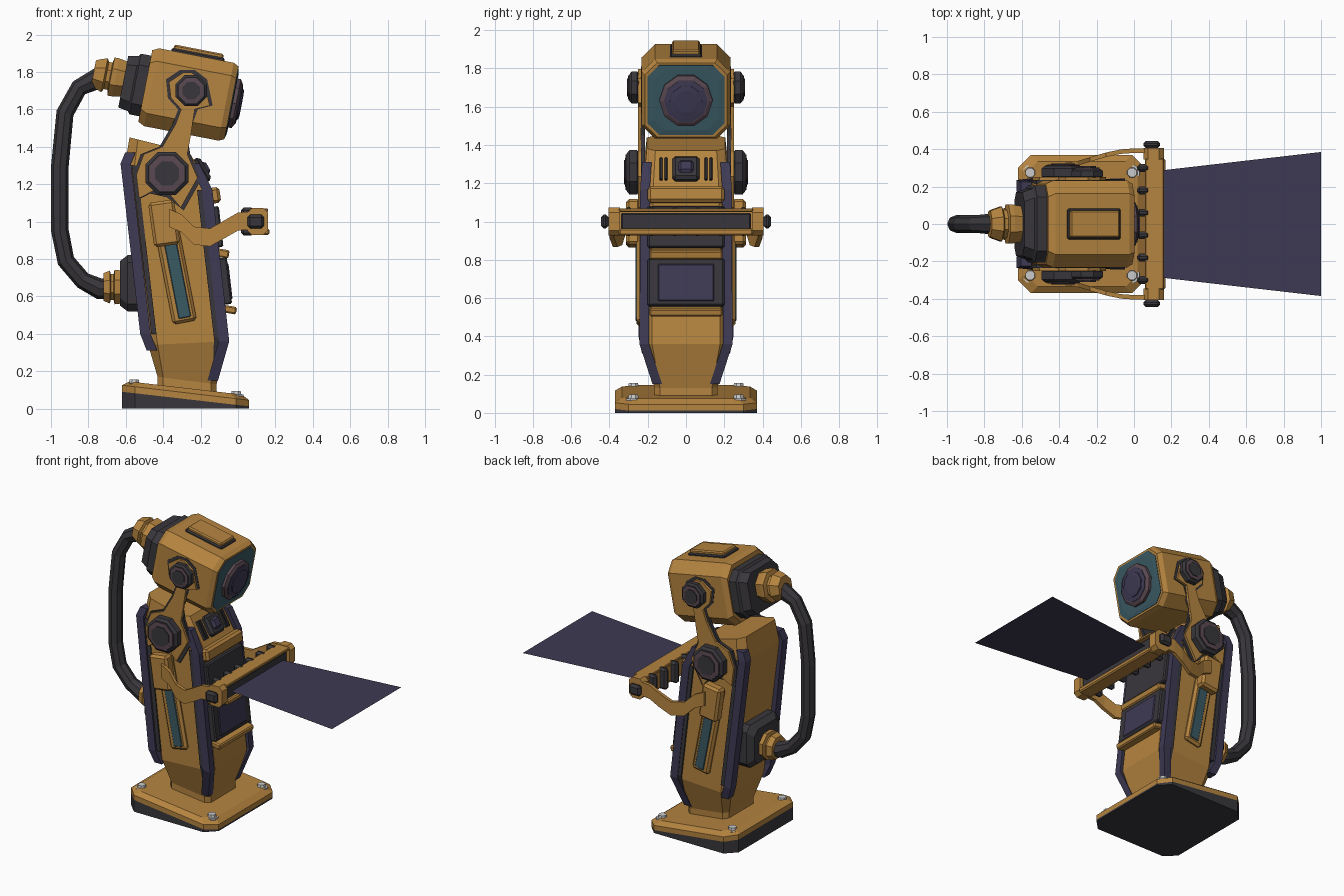
import bpy, bmesh, math
from mathutils import Matrix, Vector

if "Cube" in bpy.data.objects:
    bpy.data.objects.remove(bpy.data.objects["Cube"])

def mat(name, *c):
    m = bpy.data.materials.new(name)
    m.diffuse_color = (*c, 1)
    m.use_nodes = True
    m.node_tree.nodes["Principled BSDF"].inputs["Base Color"].default_value = m.diffuse_color
    return m

TAN = mat("ochre", 0.46, 0.23, 0.05)
DARK = mat("charcoal", 0.04, 0.037, 0.043)
PURP = mat("dusk_purple", 0.048, 0.042, 0.088)
TEAL = mat("teal", 0.042, 0.1, 0.125)
BROWN = mat("mauve", 0.1, 0.065, 0.08)
ID = Matrix()

def loft(name, rings, m, mirror=False, M=ID, bevel=0):
    """Skin equal-length rings of points and cap both ends."""
    bm = bmesh.new()
    vs = [[bm.verts.new(M @ Vector(p)) for p in r] for r in rings]
    n = len(vs[0])
    for a, b in zip(vs, vs[1:]):
        for i in range(n):
            j = (i + 1) % n
            bm.faces.new((a[i], a[j], b[j], b[i]))
    bm.faces.new(vs[0])
    bm.faces.new(vs[-1])
    bmesh.ops.recalc_face_normals(bm, faces=bm.faces)
    me = bpy.data.meshes.new(name)
    bm.to_mesh(me)
    bm.free()
    me.materials.append(m) if m else None
    ob = bpy.data.objects.new(name, me)
    bpy.context.collection.objects.link(ob)
    if bevel:
        b = ob.modifiers.new("Bevel", 'BEVEL')
        b.width, b.segments = bevel, 1
    if mirror:
        mi = ob.modifiers.new("Mirror", 'MIRROR')
        mi.use_axis = (False, True, False)
    return ob

def box(name, c, s, m, tilt=0, mirror=False, M=ID, bevel=0.008):
    x, y, z = (v / 2 for v in s)
    T = M @ Matrix.Translation(c) @ Matrix.Rotation(math.radians(tilt), 4, 'Y')
    r = [[(a * x, b * y, h * z) for a, b in ((-1, -1), (1, -1), (1, 1), (-1, 1))] for h in (-1, 1)]
    return loft(name, r, m, mirror, T, bevel)

def disc(name, c, axis, m, steps, n=8, mirror=False, M=ID):
    """Turned part: steps are (distance along axis, radius)."""
    R = {'X': Matrix.Rotation(math.pi / 2, 4, 'Y'), 'Y': Matrix.Rotation(-math.pi / 2, 4, 'X'), 'Z': ID}[axis]
    ang = [2 * math.pi * (i + .5) / n for i in range(n)]
    rings = [[(r * math.cos(a), r * math.sin(a), d) for a in ang] for d, r in steps]
    return loft(name, rings, m, mirror, M @ Matrix.Translation(c) @ R)

def octo(a0, a1, b, c):
    """Chamfered rectangle a0..a1 by -b..b."""
    return [(a0 + c, -b), (a1 - c, -b), (a1, -b + c), (a1, b - c),
            (a1 - c, b), (a0 + c, b), (a0, b - c), (a0, -b + c)]

def plan(x0, x1, hw, c, zl, zr):
    """Horizontal chamfered ring whose height slopes from zl to zr."""
    return [(x, y, zl + (zr - zl) * (x - x0) / (x1 - x0)) for x, y in octo(x0, x1, hw, c)]

def xring(x, hw, hh, c):
    return [(x, y, z) for y, z in octo(-hw, hw, hh, c)]

def prism(name, pts, y0, y1, m, bevel=0):
    return loft(name, [[(x, y, z) for x, z in pts] for y in (y0, y1)], m, True, ID, bevel)

def sweep(name, pts, u, v, m):
    u, v = Vector(u), Vector(v)
    return loft(name, [[Vector(p) + a * u + b * v for a, b in ((-1, -1), (1, -1), (1, 1), (-1, 1))] for p in pts], m, True)

# Base wedge, plate and bolts
loft("base_wedge", [plan(-.62, .06, .37, .07, 0, 0), plan(-.62, .06, .37, .07, .09, .012)], DARK)
loft("base_plate", [plan(-.62, .06, .37, .07, .09, .012), plan(-.62, .06, .37, .07, .125, .045),
                    plan(-.58, .02, .335, .065, .145, .075)], TAN)
for x, z in ((-.555, .11), (-.01, .05)):
    disc("base_bolt", (x, .275, z), 'Z', None, [(0, .042), (.025, .042), (.025, .03), (.045, .026)], 8, True)

# Leaning body
loft("body", [plan(-.43, -.115, .165, .03, .08, .05), plan(-.43, -.115, .165, .03, .17, .13),
              plan(-.48, -.055, .228, .05, .34, .36), plan(-.605, -.145, .222, .05, 1.3, 1.17),
              plan(-.58, -.26, .205, .045, 1.45, 1.37)], TAN)

# Corner trims
sweep("front_trim", [(-.135, .15, .15), (-.075, .218, .36), (-.165, .214, 1.17), (-.235, .205, 1.31)],
      (.028, 0, 0), (0, .025, 0), PURP)
sweep("back_trim", [(-.46, .2, .31), (-.495, .218, .4), (-.6, .205, 1.31), (-.575, .195, 1.37)],
      (.028, 0, 0), (0, .03, 0), PURP)
sweep("trim_edge", [(-.118, .17, .2), (-.115, .225, .38), (-.205, .22, 1.17)], (.014, 0, 0), (0, .014, 0), DARK)
sweep("trim_edge", [(-.45, .22, .4), (-.555, .21, 1.3)], (.014, 0, 0), (0, .018, 0), DARK)

# Front panels, ledges and control block
box("front_panel", (-.083, 0, .68), (.075, .40, .25), DARK, -6.5)
box("front_screen", (-.05, 0, .68), (.02, .3, .2), PURP, -6.5)
box("upper_panel", (-.125, 0, .97), (.07, .40, .22), DARK, -6.5)
box("ledge", (-.085, 0, .83), (.075, .38, .045), TAN, 10)
box("ledge", (-.05, 0, .53), (.085, .38, .04), TAN, 10)
box("chest_lip", (-.125, 0, 1.14), (.06, .4, .085), TAN, -8, bevel=.015)
S = Matrix.Translation((-.203, 0, 1.27)) @ Matrix.Rotation(math.radians(-30), 4, 'Y')
box("control_block", (.01, 0, 0), (.05, .14, .14), DARK, M=S, bevel=.015)
box("control_button", (.035, 0, 0), (.03, .08, .075), PURP, M=S, bevel=.015)
for y in (.105, .13):
    box("vent", (.005, y, 0), (.03, .016, .13), DARK, mirror=True, M=S, bevel=.004)

# Side slide rails
box("side_rail_frame", (-.345, .238, .775), (.13, .04, .64), TAN, -11, True, bevel=.015)
box("side_rail_slot", (-.342, .252, .785), (.068, .022, .61), TEAL, -11, True, bevel=.004)

# Link arms joining body and head
link = [(-.545, 1.11), (-.47, 1.15), (-.38, 1.13), (-.29, 1.06), (-.2, 1.22), (-.255, 1.36), (-.27, 1.45),
        (-.215, 1.6), (-.135, 1.62), (-.165, 1.76), (-.23, 1.81), (-.31, 1.81), (-.385, 1.76),
        (-.375, 1.66), (-.32, 1.6), (-.35, 1.52), (-.42, 1.4), (-.52, 1.36), (-.56, 1.25)]
prism("link_backing", link, .215, .235, DARK)
cx, cz = -.33, 1.45
inner = [(x + (.016 if x < (-.375 if z < 1.43 else -.26) else -.016), z + (.014 if z < cz and z < 1.25 else -.014 if z > 1.7 else 0)) for x, z in link]
prism("link_plate", inner, .235, .25, TAN)
for x, z, r, d in ((-.38, 1.257, .125, .07), (-.25, 1.7, .09, .055)):
    disc("pivot", (x, .24, z), 'Y', DARK, [(0, r * .8), (.015, r), (d * .8, r), (d, r * .85)], 8, True)
    disc("pivot_ring", (x, .24, z), 'Y', BROWN, [(0, r * .8), (d + .006, r * .8), (d + .008, r * .6)], 8, True)
    disc("pivot_cap", (x, .24, z), 'Y', DARK, [(0, r * .56), (d + .014, r * .56)], 8, True)

# Head, tilted forward
H = Matrix.Translation((-.265, 0, 1.68)) @ Matrix.Rotation(math.radians(11), 4, 'Y')
loft("head", [xring(-.235, .215, .195, .07), xring(-.2, .232, .212, .07), xring(.205, .232, .212, .07),
              xring(.235, .215, .198, .065)], TAN, M=H)
loft("face_plate", [xring(.22, .2, .185, .06), xring(.238, .2, .185, .06), xring(.242, .17, .16, .06)], TEAL, M=H)
disc("lens_ring", (.23, 0, 0), 'X', BROWN, [(0, .14), (.03, .14), (.042, .12)], 10, M=H)
disc("lens_inner", (.23, 0, 0), 'X', PURP, [(0, .115), (.046, .115), (.05, .09)], 10, M=H)
disc("lens_glass", (.23, 0, 0), 'X', PURP, [(0, .085), (.056, .085), (.06, .06)], 10, M=H)
box("top_hatch_base", (.01, 0, .215), (.29, .165, .025), DARK, M=H)
box("top_hatch", (.01, 0, .23), (.27, .145, .035), TAN, M=H)
loft("head_back", [xring(-.23, .205, .165, .06), xring(-.29, .205, .165, .06), xring(-.3, .19, .15, .05),
                   xring(-.355, .17, .14, .05)], DARK, M=H)

# Hose with its two couplings
disc("upper_coupling", (-.5, 0, .015), 'X', TAN, [(.16, .1), (.1, .112), (.075, .112), (.07, .08), (.05, .08), (.04, .1), (-.0, .085), (-.02, .075)], 8, M=H)
loft("lower_block", [[(x, y, z + .67) for x, y, z in xring(-.5, .17, .15, .04)],
                     [(x, y, z + .67) for x, y, z in xring(-.59, .17, .15, .04)],
                     [(x, y, z + .67) for x, y, z in xring(-.63, .14, .12, .04)]], DARK)
disc("lower_coupling", (-.62, 0, .65), 'X', TAN, [(0, .095), (-.04, .1), (-.045, .075), (-.06, .075), (-.065, .095), (-.1, .08)], 8)
cu = bpy.data.curves.new("hose", 'CURVE')
cu.dimensions, cu.bevel_depth, cu.bevel_resolution, cu.use_fill_caps = '3D', .047, 2, True
path = [(-.68, 1.78), (-.75, 1.765), (-.85, 1.715), (-.925, 1.58), (-.952, 1.3), (-.952, .95), (-.92, .79), (-.83, .685), (-.74, .64), (-.66, .645)]
sp = cu.splines.new('POLY')
sp.points.add(len(path) - 1)
sp.use_smooth = False
for i, (p, (x, z)) in enumerate(zip(sp.points, path)):
    p.co = (x, 0, z, 1)
    p.radius = 1.2 if i in (0, 1, 8, 9) else 1
cu.materials.append(DARK)
bpy.context.collection.objects.link(bpy.data.objects.new("hose", cu))

# Scanner arms sliding on the rails
box("arm_slider", (-.395, .275, .99), (.14, .075, .24), TAN, -8, True, bevel=.015)
sweep("scanner_arm", [(-.37, .315, 1.02), (-.3, .325, .99), (-.235, .345, .925), (-.15, .37, .915), (-.07, .387, .96),
                      (0, .392, 1.0), (.06, .392, 1.005), (.14, .385, 1.0)], (0, .012, 0), (0, 0, .048), TAN)

# Scanner bar: open channel with end caps and back ribs
box("scanner_back", (.075, 0, 1.0), (.03, .72, .12), TAN)
box("scanner_lower_lip", (.115, 0, .945), (.105, .7, .035), TAN)
box("scanner_upper_lip", (.11, 0, 1.06), (.1, .7, .018), TAN, bevel=.004)
box("scanner_core", (.11, 0, 1.0), (.07, .68, .09), DARK)
prism("scanner_end", [(x + .105, z + 1.0) for x, z in octo(-.055, .055, .072, .025)], .345, .405, TAN)
box("scanner_knob", (.095, .425, 1.0), (.09, .04, .075), DARK, 0, True, bevel=.015)
for y in (.06, .18, .3):
    box("scanner_rib", (.05, y, 1.0), (.07, .042, .15), DARK, 0, True, bevel=.015)

# Flat scanning beam
me = bpy.data.meshes.new("scan_beam")
me.from_pydata([(.15, -.287, 1), (1, -.385, 1), (1, .385, 1), (.15, .287, 1)], [], [(0, 1, 2, 3)])
me.materials.append(PURP)
bpy.context.collection.objects.link(bpy.data.objects.new("scan_beam", me))
